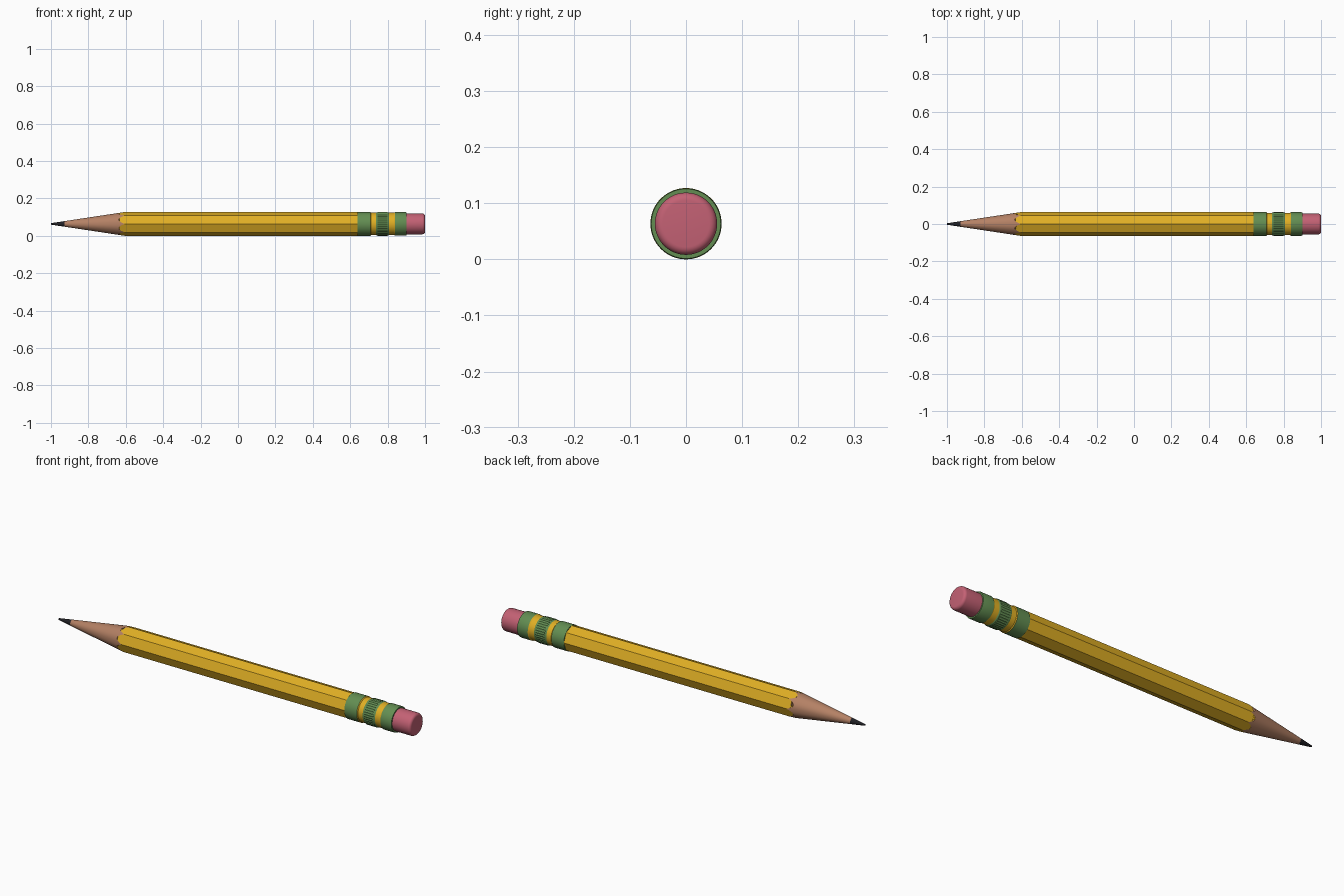
import bpy, bmesh, math

if "Cube" in bpy.data.objects:
    bpy.data.objects.remove(bpy.data.objects["Cube"])

ZC = 0.0635      # height of the pencil axis
R = 0.0635       # corner radius of the eight-sided body
APO = R * math.cos(math.pi / 8)


def material(name, rgb):
    m = bpy.data.materials.new(name)
    m.diffuse_color = (*rgb, 1)
    m.use_nodes = True
    m.node_tree.nodes["Principled BSDF"].inputs["Base Color"].default_value = m.diffuse_color
    return m


yellow = material("yellow paint", (0.75, 0.43, 0.018))
wood = material("bare wood", (0.46, 0.22, 0.13))
black = material("graphite", (0.014, 0.014, 0.018))
green = material("green metal", (0.125, 0.27, 0.085))
pink = material("pink eraser", (0.55, 0.12, 0.175))


def loft(name, rings, n, mats, rule=None):
    """Skin rings given as functions angle -> (x, radius); rule(i) = material of band i."""
    bm = bmesh.new()
    loops = []
    for f in rings:
        loop = []
        for k in range(n):
            a = 2 * math.pi * k / n
            x, r = f(a)
            loop.append(bm.verts.new((x, r * math.cos(a), ZC + r * math.sin(a))))
        loops.append(loop)
    for i, (p, q) in enumerate(zip(loops, loops[1:])):
        for k in range(n):
            j = (k + 1) % n
            face = bm.faces.new((p[k], p[j], q[j], q[k]))
            face.material_index = rule(i) if rule else 0
    bm.faces.new(loops[0])
    bm.faces.new(loops[-1]).material_index = rule(len(rings) - 2) if rule else 0
    bmesh.ops.recalc_face_normals(bm, faces=bm.faces)
    me = bpy.data.meshes.new(name)
    bm.to_mesh(me)
    bm.free()
    for m in mats:
        me.materials.append(m)
    ob = bpy.data.objects.new(name, me)
    bpy.context.collection.objects.link(ob)
    bpy.context.view_layer.objects.active = ob
    ob.select_set(True)
    bpy.ops.object.shade_smooth_by_angle(angle=math.radians(20))
    ob.select_set(False)
    return ob


def circle(x, r):
    return lambda a: (x, r)


def octagon_radius(a):
    off = (a % (math.pi / 4)) - math.pi / 8
    return APO / math.cos(off)


# sharpening cone: radius grows linearly away from the lead
X_LEAD, R_LEAD, SLOPE = -0.927, 0.015, 0.151


def paint_edge(a):
    # where the cone cuts the eight-sided body: a scalloped line
    r = octagon_radius(a)
    return X_LEAD + (r - R_LEAD) / SLOPE, r


# lead point
loft("lead_tip", [circle(-1.0, 0.004), circle(X_LEAD, R_LEAD)], 48, [black])

# sharpened wood
loft("wood_cone", [circle(X_LEAD, R_LEAD), paint_edge], 48, [wood])

# painted body
loft("painted_body", [paint_edge, lambda a: (0.645, octagon_radius(a))], 48, [yellow])

# ferrule: green bands with yellow grooves between them
profile = [(0.638, 0.0635), (0.708, 0.0635), (0.712, 0.060), (0.738, 0.060),
           (0.742, 0.062), (0.803, 0.062), (0.807, 0.060), (0.835, 0.060),
           (0.840, 0.0632), (0.895, 0.0632), (0.900, 0.062)]
loft("ferrule", [circle(x, r) for x, r in profile], 64, [green, yellow],
     lambda i: 1 if i in (1, 2, 6, 7) else 0)


# crimped ribs around the middle band
def ribbed(x):
    return lambda a: (x, 0.0628 + 0.0008 * math.cos(36 * a))


loft("ferrule_ribs", [ribbed(0.747), ribbed(0.798)], 144, [green])

# eraser with a rounded end
RE, B = 0.0555, 0.014
rim = [circle(1.0 - B + B * math.sin(t), RE - B + B * math.cos(t))
       for t in (math.pi / 2 * k / 6 for k in range(7))]
loft("eraser", [circle(0.89, RE)] + rim, 48, [pink])
